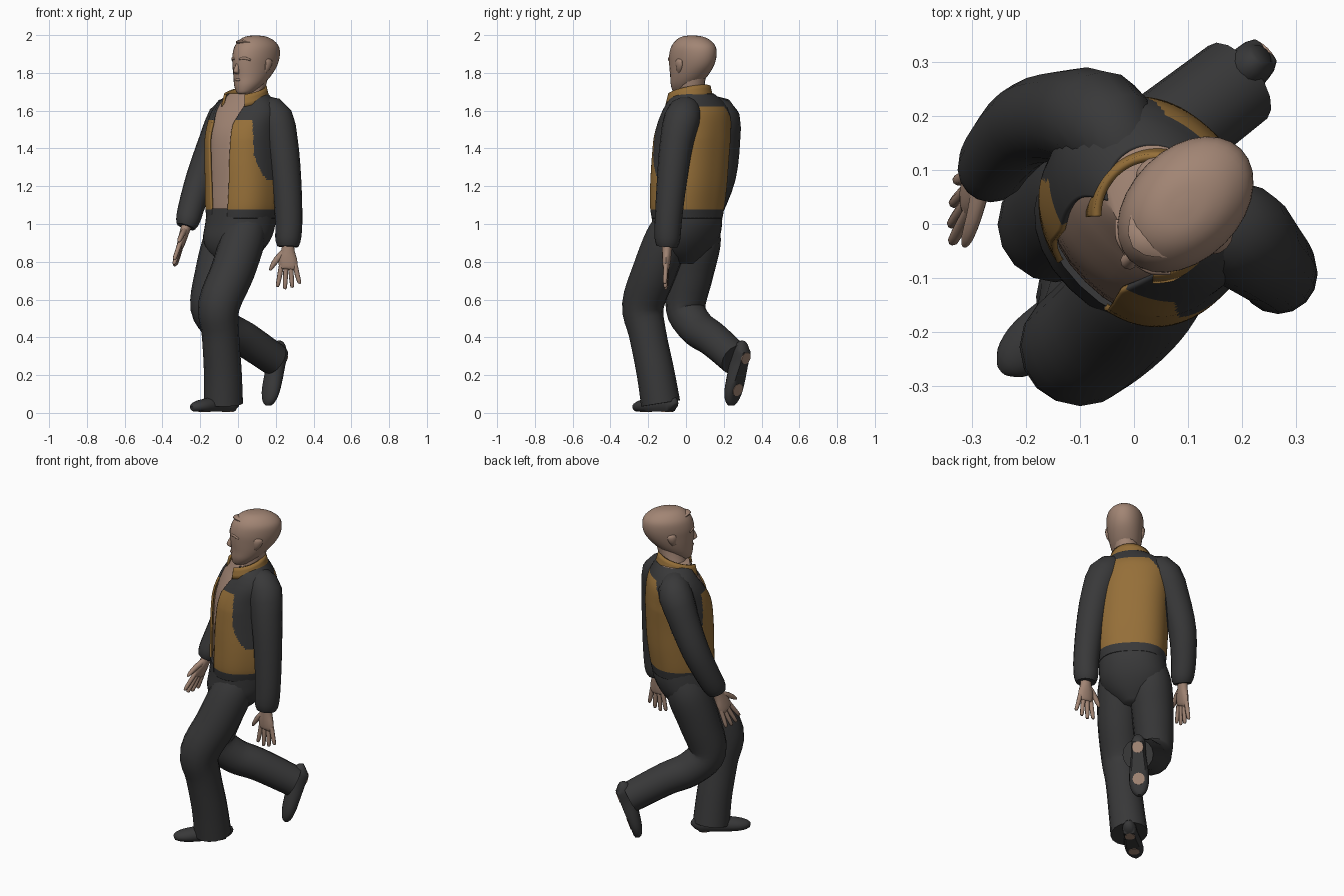
import bpy, math
from mathutils import Vector, Matrix

if "Cube" in bpy.data.objects:
    bpy.data.objects.remove(bpy.data.objects["Cube"])

# The figure is modelled facing -y (x = its left) and turned 45 degrees at the end.
TURN = Matrix.Rotation(math.radians(-45), 4, 'Z')


def material(name, rgb):
    m = bpy.data.materials.new(name)
    m.diffuse_color = (*rgb, 1)
    m.use_nodes = True
    m.node_tree.nodes["Principled BSDF"].inputs["Base Color"].default_value = m.diffuse_color
    return m


GREY = material("dark grey cloth", (0.040, 0.040, 0.041))
TAN = material("ochre panel", (0.30, 0.158, 0.04))
SKIN = material("skin", (0.36, 0.235, 0.175))


def catmull(pts, t):
    """Smooth point through a list of equal-length tuples, t in 0..1."""
    n = len(pts) - 1
    i = min(int(t * n), n - 1)
    f = t * n - i
    p = [pts[max(0, min(n, i + k))] for k in (-1, 0, 1, 2)]
    return [0.5 * (2 * b + (c - a) * f + (2 * a - 5 * b + 4 * c - d) * f * f
                   + (3 * b - a - 3 * c + d) * f ** 3) for a, b, c, d in zip(*p)]


def box(v, e):
    """Sine or cosine bent towards a rounded box."""
    return math.copysign(abs(v) ** (2 / e), v)


def make(name, verts, faces, mats, rule=None, matrix=None, sharp=50):
    me = bpy.data.meshes.new(name)
    me.from_pydata([tuple(v) for v in verts], [], faces)
    for m in mats:
        me.materials.append(m)
    for p in me.polygons:
        p.use_smooth = True
        if rule:
            p.material_index = rule(p.center)
    me.set_sharp_from_angle(angle=math.radians(sharp))
    me.transform(TURN @ (matrix or Matrix()))
    ob = bpy.data.objects.new(name, me)
    bpy.context.collection.objects.link(ob)
    return ob


def loft(name, pts, mat, ref=(1, 0, 0), n=16, rows=16, flat=False, floor=None, matrix=None, e=2):
    """Capped tube through (x, y, z, radius along ref, other radius)."""
    s = [catmull(pts, i / rows) for i in range(rows + 1)]
    verts, faces = [], []
    for i, q in enumerate(s):
        t = Vector(s[min(i + 1, rows)][:3]) - Vector(s[max(i - 1, 0)][:3])
        t = Vector((0, 0, 1)) if flat else t.normalized()
        u = Vector(ref)
        u = (u - t * u.dot(t)).normalized()
        v = t.cross(u)
        for j in range(n):
            a = 2 * math.pi * j / n
            p = Vector(q[:3]) + u * q[3] * box(math.cos(a), e) + v * q[4] * box(math.sin(a), e)
            if floor is not None:
                p.z = max(p.z, floor)
            verts.append(p)
    for i in range(rows):
        for j in range(n):
            k = (j + 1) % n
            faces.append((i * n + j, i * n + k, (i + 1) * n + k, (i + 1) * n + j))
    faces += [tuple(reversed(range(n))), tuple(range(rows * n, rows * n + n))]
    return make(name, verts, faces, [mat], matrix=matrix)


def rnd(pts):
    return [(*p, p[3]) for p in pts]


# Torso outline shared by chest and jacket: x, y, z, half width, half depth
TORSO = [(.01, .018, 1.03, .183, .17), (.012, .022, 1.10, .195, .178), (.01, .03, 1.21, .2, .184),
         (.003, .036, 1.35, .2, .186), (-.005, .045, 1.48, .203, .18), (-.01, .062, 1.58, .207, .155),
         (-.005, .068, 1.64, .178, .124), (.008, .068, 1.69, .115, .096)]
loft("chest", [(x, y, z, a * .91, b * .91) for x, y, z, a, b in TORSO], SKIN, n=32, rows=24, flat=True, e=2.3)


# Open jacket with the gap widening towards the neck
def gap(z):
    return 0.24 + 0.10 * (z - 1.03) / 0.45 + 2.4 * max(0, z - 1.53) ** 1.1


def jacket_rule(c):
    a = abs(math.atan2(c.x, -(c.y - 0.035)))
    z = c.z
    if z < 1.08:
        return 0
    if z < 1.23:
        return 1
    side = 0.48 * min(1, (z - 1.23) / 0.14) ** 0.5
    if a < 1.55:
        return int(z < 1.55 and 1.55 - a > side)
    return int(z < 1.62 and a - 1.55 > side + 3.0 * max(0, z - 1.45))


ROWS, COLS = 84, 150
verts, faces = [], []
for i in range(ROWS + 1):
    x, y, z, rx, ry = catmull(TORSO, i / ROWS)
    g = gap(z)
    e = 2.4 if z < 1.45 else 2.4 - 0.4 * min(1, (z - 1.45) / 0.15)
    for j in range(COLS + 1):
        a = g + (2 * math.pi - 2 * g) * j / COLS
        verts.append((x + rx * box(math.sin(a), e), y - ry * box(math.cos(a), e), z))
W = COLS + 1
grid = [(i * W + j, i * W + j + 1, (i + 1) * W + j + 1, (i + 1) * W + j)
        for i in range(ROWS) for j in range(COLS)]
jacket = make("jacket", verts, grid, [GREY, TAN], jacket_rule)

# Stand-up collar, low in front and high at the back
verts = []
for k in range(4):
    for j in range(W):
        a = 0.75 + (2 * math.pi - 1.5) * j / COLS
        r = 1 - 0.04 * k
        verts.append((0.015 + .128 * r * math.sin(a), 0.04 - .128 * r * math.cos(a),
                      1.645 - 0.03 * math.cos(a) + 0.021 * k))
collar = make("collar", verts, [f for f in grid if f[2] < 4 * W], [TAN])
for ob, th in ((jacket, 0.012), (collar, 0.014)):
    mod = ob.modifiers.new("thickness", 'SOLIDIFY')
    mod.thickness = th
    mod.offset = -1

# Sleeves
loft("left_sleeve", rnd([(.06, .085, 1.615, .065), (.145, .122, 1.57, .096), (.20, .127, 1.42, .088),
     (.235, .128, 1.22, .079), (.256, .124, 1.02, .072), (.257, .118, .92, .068), (.258, .115, .88, .055)]), GREY)
loft("right_sleeve", rnd([(-.08, .08, 1.615, .065), (-.172, .09, 1.57, .096), (-.232, .05, 1.42, .086),
     (-.27, -.007, 1.25, .078), (-.27, -.075, 1.10, .07), (-.26, -.115, 1.02, .064), (-.26, -.13, .985, .05)]), GREY)


# Hands: palm, four fingers and a thumb
def hand(side, wrist, down, thumb):
    o, d, w = Vector(wrist), Vector(down).normalized(), Vector(thumb)
    w = (w - d * w.dot(d)).normalized()

    def at(along, across):
        return tuple(o + d * along + w * across)
    loft(side + "_palm", [(*at(-.03, 0), .033, .028), (*at(.02, 0), .034, .026), (*at(.07, .002), .049, .023),
                          (*at(.115, -.002), .048, .018), (*at(.125, -.002), .038, .011)], SKIN, w, 12, 10)
    for k, length in enumerate((.10, .112, .105, .085)):
        a = .035 - .024 * k
        loft(f"{side}_finger_{k + 1}", [(*at(.10, a), .013, .013), (*at(.12 + length * .4, a * 1.3), .013, .012),
             (*at(.11 + length, a * 1.6), .01, .01), (*at(.117 + length, a * 1.62), .004, .004)], SKIN, w, 8, 6)
    loft(side + "_thumb", [(*at(.03, .015), .02, .018), (*at(.07, .058), .017, .015),
         (*at(.11, .086), .012, .012), (*at(.13, .096), .005, .005)], SKIN, w, 8, 6)


hand("left", (.258, .116, .885), (.03, -.02, -1), (-.75, -.65, 0))
hand("right", (-.26, -.128, .985), (.04, -.42, -.85), (.6, -.8, 0))

# Trousers
loft("trouser_seat", [(.01, .018, 1.083, .187, .17), (.005, .012, 1.0, .189, .172), (0, -.008, .92, .185, .162),
     (0, -.025, .85, .14, .13), (0, -.035, .79, .06, .08)][::-1], GREY, n=28, flat=True, e=2.2)
loft("left_trouser_leg", rnd([(.08, 0, 1.02, .098), (.09, -.052, .92, .117), (.098, -.138, .75, .117),
     (.09, -.232, .57, .111), (.078, -.21, .42, .099), (.058, -.172, .22, .1), (.04, -.15, .05, .104)]), GREY, rows=24)
loft("right_trouser_leg", rnd([(-.08, .025, 1.02, .098), (-.09, 0, .91, .121), (-.1, -.058, .74, .116),
     (-.102, -.105, .555, .105), (-.093, -.01, .45, .098), (-.075, .13, .388, .092), (-.05, .322, .283, .087)]), GREY, rows=28)


# Shoes with worn patches on the soles
def shoe(side, matrix, size):
    prof = [(0, .004, .025, .022, .03), (0, -.02, .04, .042, .055), (0, -.10, .04, .045, .06),
            (0, -.19, .035, .056, .05), (0, -.27, .03, .058, .042), (0, -.325, .025, .042, .03), (0, -.35, .018, .016, .016)]
    matrix = matrix @ Matrix.Scale(size, 4)
    loft(side + "_shoe", prof, GREY, floor=0, matrix=matrix, rows=20)
    for name, y, r in (("heel", -.06, .034), ("ball", -.25, .036)):
        loft(f"{side}_{name}_patch", [(0, y, -.003, r, r), (0, y, .002, r, r)], SKIN,
             rows=1, flat=True, matrix=matrix)


shoe("left", Matrix.Translation((.035, -.056, .008)) @ Matrix.Rotation(math.radians(-3), 4, 'Z'), .88)
shoe("right", Matrix.Translation((-.055, .412, .342)) @ Matrix.Rotation(math.radians(70), 4, 'X'), .94)

# Neck and head
loft("neck", [(.01, .065, 1.60, .088, .082), (.024, .065, 1.67, .074, .072), (.035, .079, 1.74, .067, .072),
     (.042, .09, 1.80, .067, .077)], SKIN, flat=True)
HX = .042
loft("head", [(HX, -.005, 1.688, .022, .022), (HX, .012, 1.70, .045, .05), (HX, .035, 1.735, .07, .08),
     (HX, .062, 1.78, .086, .108), (HX, .083, 1.835, .097, .135), (HX, .093, 1.89, .103, .145),
     (HX, .098, 1.94, .098, .134), (HX, .095, 1.975, .074, .1), (HX, .09, 1.993, .043, .058), (HX, .088, 1.998, .008, .01)],
     SKIN, n=28, rows=36, flat=True)
loft("nose", [(HX, -.03, 1.865, .009, .012), (HX, -.048, 1.835, .011, .013), (HX, -.056, 1.808, .016, .015),
     (HX, -.045, 1.795, .012, .012)], SKIN, n=10, flat=True)
loft("lips", [(HX - .026, -.028, 1.762, .003, .004), (HX, -.044, 1.764, .008, .009),
     (HX + .026, -.028, 1.762, .003, .004)], SKIN, ref=(0, 0, 1), n=8, rows=8)
loft("forelock", [(HX - .05, .03, 1.955, .004, .02), (HX - .01, -.008, 1.965, .012, .026),
     (HX + .04, .02, 1.96, .004, .02)], SKIN, ref=(0, 0, 1), n=10, rows=8)
for side, sx in (("left", 1), ("right", -1)):
    x = HX + sx * .094
    loft(side + "_ear", [(x - sx * .008, .075, 1.80, .005, .008), (x, .085, 1.825, .012, .02),
         (x + sx * .004, .09, 1.86, .013, .026), (x, .085, 1.878, .005, .012)], SKIN, n=10, rows=8, flat=True)
    loft(side + "_brow", [(HX + sx * .016, -.045, 1.872, .006, .008), (HX + sx * .042, -.037, 1.878, .008, .008),
         (HX + sx * .068, -.016, 1.868, .005, .006)], SKIN, ref=(0, 0, 1), n=8, rows=8)
